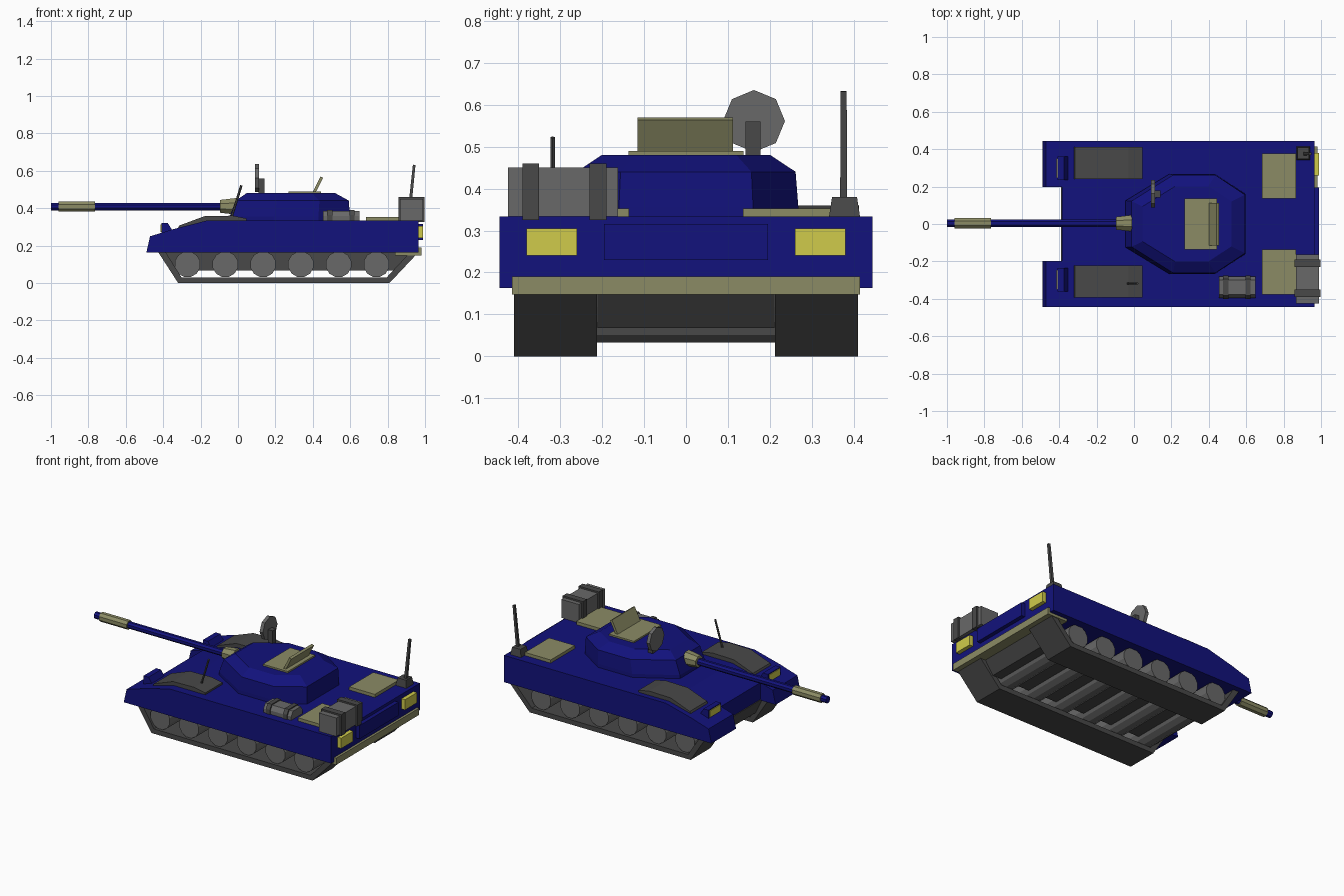
import bpy, bmesh
from math import radians, pi, cos, sin
from mathutils import Vector, Matrix

if "Cube" in bpy.data.objects:
    bpy.data.objects.remove(bpy.data.objects["Cube"])


def mat(name, col):
    m = bpy.data.materials.new(name)
    m.diffuse_color = (*col, 1)
    m.use_nodes = True
    m.node_tree.nodes["Principled BSDF"].inputs["Base Color"].default_value = m.diffuse_color
    return m


BLUE = mat("navy", (0.006, 0.006, 0.2))
KHAKI = mat("khaki", (0.26, 0.26, 0.13))
YELLOW = mat("lamp_yellow", (0.63, 0.6, 0.07))
GREY = mat("mid_grey", (0.14, 0.14, 0.14))
DARK = mat("dark_grey", (0.065, 0.065, 0.065))


def finish(name, bm, material):
    bmesh.ops.recalc_face_normals(bm, faces=bm.faces)
    me = bpy.data.meshes.new(name)
    bm.to_mesh(me)
    bm.free()
    ob = bpy.data.objects.new(name, me)
    bpy.context.collection.objects.link(ob)
    me.materials.append(material)
    return ob


def loft(name, rings, material):
    """Skin a list of equal-length point rings and cap both ends."""
    bm = bmesh.new()
    vs = [[bm.verts.new(p) for p in r] for r in rings]
    n = len(vs[0])
    for a, b in zip(vs, vs[1:]):
        for i in range(n):
            j = (i + 1) % n
            bm.faces.new((a[i], a[j], b[j], b[i]))
    bm.faces.new(vs[0])
    bm.faces.new(vs[-1])
    return finish(name, bm, material)


def prism(name, xz, y0, y1, material):
    return loft(name, [[(x, y, z) for x, z in xz] for y in (y0, y1)], material)


def box(name, x, y, z, material, bevel=0):
    ob = prism(name, [(x[0], z[0]), (x[1], z[0]), (x[1], z[1]), (x[0], z[1])], y[0], y[1], material)
    if bevel:
        m = ob.modifiers.new("chamfer", 'BEVEL')
        m.width, m.segments = bevel, 1
    return ob


def rod(name, a, b, r0, r1, sides, material):
    a, b = Vector(a), Vector(b)
    q = (b - a).to_track_quat('Z', 'Y')
    off = pi / sides
    rings = [[c + q @ Vector((r * cos(off + 2 * pi * i / sides), r * sin(off + 2 * pi * i / sides), 0))
              for i in range(sides)] for c, r in ((a, r0), (b, r1))]
    return loft(name, rings, material)


def mirror_y(ob):
    ob.modifiers.new("mirror", 'MIRROR').use_axis = (False, True, False)
    return ob


# Hull with a notch between the front fenders
hull = prism("hull", [(-0.49, 0.163), (-0.47, 0.25), (-0.41, 0.268), (-0.35, 0.287), (-0.17, 0.333),
                      (0.965, 0.333), (0.965, 0.163)], -0.445, 0.445, BLUE)
cutter = box("notch_cutter", (-0.6, -0.385), (-0.198, 0.198), (0.1, 0.4), BLUE)
cutter.hide_render = True
cutter.display_type = 'WIRE'
cut = hull.modifiers.new("notch", 'BOOLEAN')
cut.object, cut.operation, cut.solver = cutter, 'DIFFERENCE', 'EXACT'

# Lower hull, tracks and full-width road wheels
prism("belly", [(-0.39, 0.17), (-0.34, 0.067), (0.86, 0.067), (0.93, 0.17)], -0.211, 0.211, DARK)
mirror_y(prism("track", [(-0.43, 0.17), (-0.32, 0), (0.81, 0), (0.97, 0.17), (0.925, 0.17),
                         (0.795, 0.03), (-0.302, 0.03), (-0.39, 0.17)], 0.212, 0.41, DARK))
for i in range(6):
    x = -0.27 + 0.202 * i
    rod(f"road_wheel_{i + 1}", (x, -0.395, 0.1), (x, 0.395, 0.1), 0.07, 0.07, 12, GREY)

# Headlights and hoods
mirror_y(prism("headlight_hood", [(-0.41, 0.26), (-0.41, 0.32), (-0.375, 0.32), (-0.35, 0.28)],
               0.235, 0.36, BLUE))
mirror_y(box("headlight", (-0.414, -0.4), (0.245, 0.35), (0.272, 0.314), YELLOW))

# Rear bumper, centre panel and lamps
box("rear_bumper", (0.84, 0.98), (-0.415, 0.415), (0.147, 0.19), KHAKI)
box("rear_panel", (0.95, 0.99), (-0.195, 0.195), (0.23, 0.315), BLUE)
mirror_y(box("rear_lamp", (0.95, 0.99), (0.26, 0.38), (0.24, 0.305), YELLOW))

# Deck plates
mirror_y(box("engine_plate", (0.685, 0.865), (0.136, 0.378), (0.32, 0.353), KHAKI))
for side, y in (("left", 0.326), ("right", -0.307)):
    prism("deck_plate_" + side, [(-0.325, 0.285), (-0.315, 0.307), (-0.18, 0.357), (-0.03, 0.36),
                                 (0.045, 0.345), (0.045, 0.32)], y - 0.086, y + 0.086, DARK)

# Turret: eight-sided plan, three levels
half = [(-0.045, 0.125), (0.19, 0.268), (0.43, 0.268), (0.597, 0.16)]
plan = half + [(x, -y) for x, y in reversed(half)]


def level(z, sx, sy, cx):
    return [(cx + (x - 0.276) * sx, y * sy, z) for x, y in plan]


loft("turret", [level(0.325, 1, 1, 0.276), level(0.355, 1, 1, 0.276),
                level(0.44, 0.945, 0.975, 0.29), level(0.48, 0.74, 0.75, 0.283)], BLUE)

# Gun
rod("barrel", (-1, 0.004, 0.408), (0.05, 0.004, 0.408), 0.0215, 0.0215, 8, BLUE)
rod("muzzle_sleeve", (-0.96, 0.004, 0.408), (-0.765, 0.004, 0.408), 0.029, 0.029, 8, KHAKI)
rod("mantlet", (-0.095, 0.004, 0.41), (-0.01, 0.004, 0.41), 0.037, 0.048, 8, KHAKI)

# Hatch with raised lid
box("hatch_base", (0.27, 0.445), (-0.137, 0.137), (0.47, 0.49), KHAKI)
prism("hatch_lid", [(0.4, 0.488), (0.414, 0.482), (0.455, 0.563), (0.441, 0.57)], -0.116, 0.112, KHAKI)

# Dish on its post
box("dish_post", (0.11, 0.142), (0.142, 0.178), (0.47, 0.56), DARK)
rod("dish", (0.09, 0.162, 0.561), (0.112, 0.162, 0.561), 0.074, 0.074, 8, GREY).data.transform(
    Matrix.Translation((0.1, 0.162, 0.561)) @ Matrix.Rotation(radians(22.5), 4, 'X')
    @ Matrix.Translation((-0.1, -0.162, -0.561)))

# Stowage with straps
box("rear_crate", (0.865, 0.988), (-0.425, -0.162), (0.333, 0.45), GREY)
for i, y in enumerate((-0.37, -0.21)):
    box(f"rear_crate_strap_{i + 1}", (0.857, 0.998), (y - 0.02, y + 0.02), (0.325, 0.46), DARK)


def roll(name, x0, x1, g, material):
    c, h, k = -0.338, 0.057 + g, 0.018
    yz = [(-h, 0.33), (h, 0.33), (h, 0.375 + g - k), (h - k, 0.385 + g), (k - h, 0.385 + g), (-h, 0.375 + g - k)]
    loft(name, [[(x, c + y, z) for y, z in yz] for x in (x0, x1)], material)


roll("side_bedroll", 0.455, 0.65, 0, GREY)
for i, x in enumerate((0.49, 0.61)):
    roll(f"bedroll_strap_{i + 1}", x - 0.014, x + 0.014, 0.006, DARK)

# Antennas
rod("antenna_base", (0.905, 0.378, 0.325), (0.905, 0.378, 0.38), 0.054, 0.042, 4, DARK)
rod("rear_antenna", (0.915, 0.376, 0.37), (0.942, 0.376, 0.632), 0.012, 0.01, 4, DARK)
rod("front_antenna", (-0.035, -0.318, 0.35), (0.018, -0.318, 0.522), 0.0065, 0.0065, 6, DARK)
